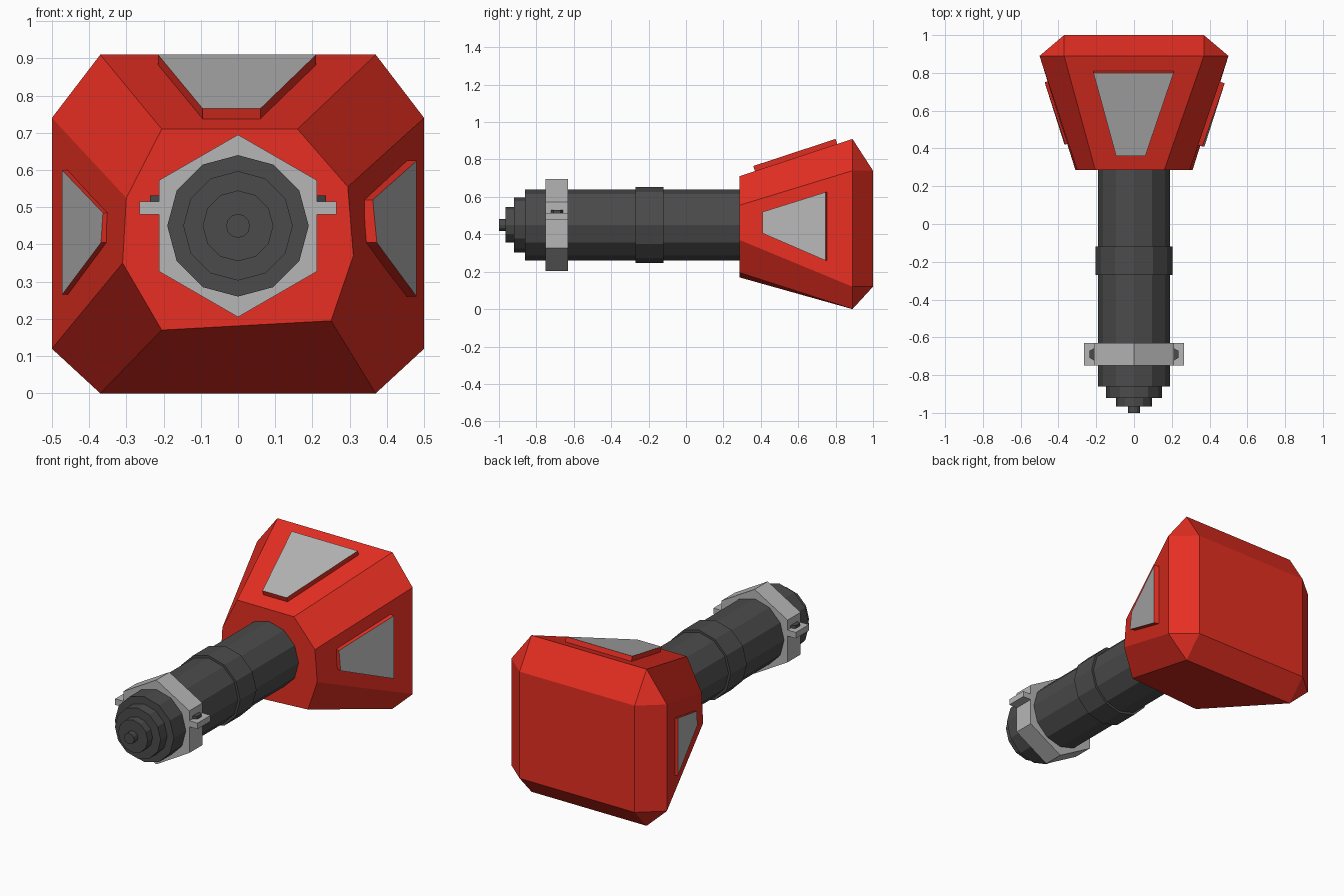
import bpy, bmesh
from math import cos, sin, pi
from mathutils import Vector

if "Cube" in bpy.data.objects:
    bpy.data.objects.remove(bpy.data.objects["Cube"])

AXIS_Z = 0.45


def material(name, rgb):
    m = bpy.data.materials.new(name)
    m.diffuse_color = (*rgb, 1)
    m.use_nodes = True
    m.node_tree.nodes["Principled BSDF"].inputs["Base Color"].default_value = m.diffuse_color
    return m


RED = material("red", (0.80, 0.028, 0.016))
DARK = material("dark_grey", (0.07, 0.07, 0.07))
GREY = material("light_grey", (0.47, 0.47, 0.47))


def make(name, verts, faces, *mats):
    """Flat-shaded object with outward normals; extra materials are set later."""
    bm = bmesh.new()
    vs = [bm.verts.new(v) for v in verts]
    for f in faces:
        bm.faces.new([vs[i] for i in f])
    bmesh.ops.recalc_face_normals(bm, faces=bm.faces)
    me = bpy.data.meshes.new(name)
    bm.to_mesh(me)
    bm.free()
    for m in mats:
        me.materials.append(m)
    ob = bpy.data.objects.new(name, me)
    bpy.context.collection.objects.link(ob)
    return ob


def bridge(a, b, n):
    return [(a + i, a + (i + 1) % n, b + (i + 1) % n, b + i) for i in range(n)]


def lathe(name, profile, n, mat, phase=0.0):
    """Closed solid turned round the barrel axis from (y, radius) pairs."""
    verts = [(r * cos(phase + 2 * pi * i / n), y, AXIS_Z + r * sin(phase + 2 * pi * i / n))
             for y, r in profile for i in range(n)]
    faces = [tuple(range(n)), tuple(range(len(verts) - n, len(verts)))]
    for k in range(len(profile) - 1):
        faces += bridge(k * n, (k + 1) * n, n)
    return make(name, verts, faces, mat)


def prism(name, outline, z0, z1, mat):
    n = len(outline)
    verts = [(x, y, z) for z in (z0, z1) for x, y in outline]
    return make(name, verts, [tuple(range(n)), tuple(range(n, 2 * n))] + bridge(0, n, n), mat)


# Flared housing: uneven front octagon, wide rear octagon, chamfered back
front = [(-.205, .71), (.16, .71), (.295, .555), (.31, .37),
         (.25, .195), (-.205, .17), (-.31, .35), (-.30, .525)]
wide = [(-.37, .91), (.37, .91), (.5, .74), (.5, .12),
        (.37, 0), (-.37, 0), (-.5, .12), (-.5, .74)]
back = [(-.37, .74), (.37, .74), (.37, .12), (-.37, .12)]
verts = [(x, y, z) for ring, y in ((front, .285), (wide, .89), (back, 1.0)) for x, z in ring]
faces = [tuple(range(8)), (16, 17, 18, 19)] + bridge(0, 8, 8)
for k in range(4):
    a, b, c = 8 + 2 * k, 9 + 2 * k, 8 + (2 * k + 2) % 8
    p, q = 16 + k, 16 + (k + 1) % 4
    faces += [(a, b, q, p), (b, c, q)]
make("housing", verts, faces, RED)

# Raised panels: red sides with a grey outer face
panels = {
    "top_panel": [(-.215, .80, .91), (.21, .80, .91), (.06, .36, .765), (-.095, .36, .765)],
    "right_panel": [(.48, .745, .625), (.48, .745, .26), (.373, .41, .405), (.362, .41, .52)],
    "left_panel": [(-.473, .75, .60), (-.473, .75, .265), (-.368, .42, .405), (-.363, .42, .485)],
}
for name, pts in panels.items():
    outer = [Vector(p) for p in pts]
    nrm = (outer[1] - outer[0]).cross(outer[3] - outer[0]).normalized()
    if nrm.dot(outer[0] - Vector((0, .6, AXIS_Z))) < 0:
        nrm = -nrm
    inner = [p - nrm * 0.04 for p in outer]
    ob = make(name, outer + inner, [(0, 1, 2, 3), (4, 5, 6, 7)] + bridge(0, 4, 4), RED, GREY)
    ob.data.polygons[0].material_index = 1

# Barrel with stepped tip, and its middle collar
lathe("barrel", [(.30, .19), (-.86, .19), (-.86, .147), (-.92, .147), (-.92, .095),
                 (-.965, .095), (-.965, .032), (-1.0, .032)], 12, DARK)
lathe("collar", [(-.12, .203), (-.27, .203)], 12, DARK)

# Hexagonal clamp ring with a lug and a bolt on each side
lathe("clamp_ring", [(-.63, .245), (-.75, .245)], 6, GREY, pi / 2)
for side, s in (("right", 1), ("left", -1)):
    prism(side + "_lug", [(s * .20, -.63), (s * .265, -.63), (s * .265, -.75), (s * .20, -.75)],
          .48, .515, GREY)
    bolt = [(s * .205 + .036 * cos(pi * i / 3 + pi / 6), -.69 + .036 * sin(pi * i / 3 + pi / 6))
            for i in range(6)]
    prism(side + "_bolt", bolt, .50, .531, DARK)
